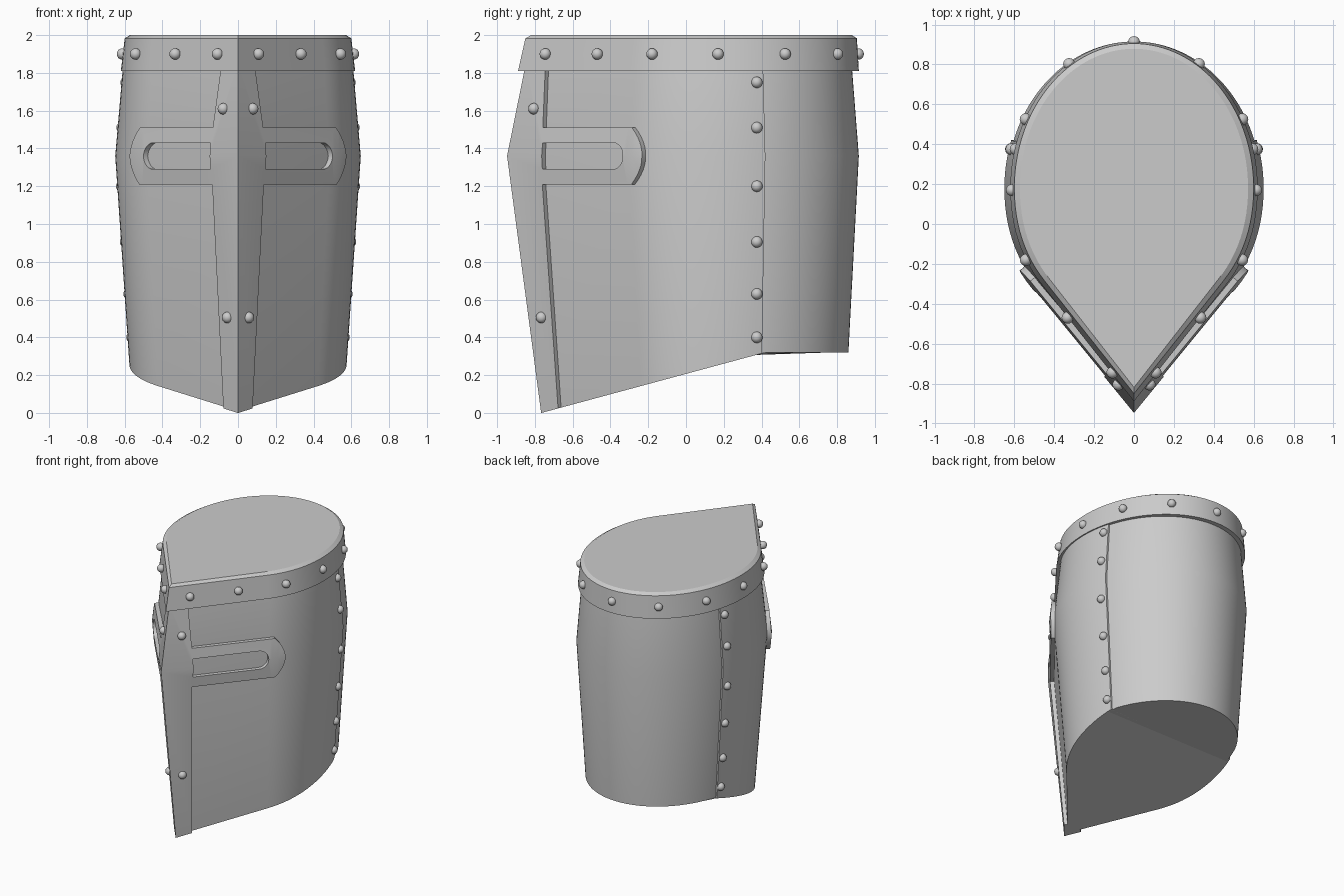
import bpy, bmesh, math
from mathutils import Matrix, Vector

if "Cube" in bpy.data.objects:
    bpy.data.objects.remove(bpy.data.objects["Cube"])

steel = bpy.data.materials.new("steel_grey")
steel.diffuse_color = (0.6, 0.6, 0.6, 1)
steel.use_nodes = True
steel.node_tree.nodes["Principled BSDF"].inputs["Base Color"].default_value = steel.diffuse_color

CY = 0.18                                   # y of the widest point
SLOPE = 1.22                                # slope of the flat cheeks seen from above
D = Vector((1, SLOPE, 0)).normalized()      # direction along the right cheek
N = Vector((D.y, -D.x, 0))                  # outward normal of the right cheek
SEAM = math.asin(0.24 / 0.747)              # ellipse angle where front and back plates meet
# (z, x scale, front scale, back scale) of the helmet shell
LEVELS = [(0, .858, .84, .902), (1.36, 1, 1, 1), (1.85, .935, .912, .948)]


def scale_at(z):
    a, b = LEVELS[:2] if z <= 1.36 else LEVELS[1:]
    t = (z - a[0]) / (b[0] - a[0])
    return [p + (q - p) * t for p, q in zip(a[1:], b[1:])]


def place(p, s):
    return p[0] * s[0], CY + (p[1] - CY) * (s[1] if p[1] < CY else s[2])


def front_curve(off):
    """Right half from the front ridge to the widest point."""
    w, tip = 0.65 + off, -0.90 - off / D.x
    c = Vector((w, tip + SLOPE * w))
    a, e = Vector((w, CY)), c - Vector((D.x, D.y)) * 0.26
    ts = [1 - i / 12 for i in range(13)]
    return [(0, tip)] + [tuple(a * (1 - t) ** 2 + c * 2 * t * (1 - t) + e * t * t) for t in ts]


def back_curve(off, a0, a1, n):
    """Right half of the rounded back between two ellipse angles."""
    return [((0.65 + off) * math.cos(a), CY + (0.747 + off) * math.sin(a))
            for a in (a0 + (a1 - a0) * i / n for i in range(n + 1))]


def mirrored(half):
    return half + [(-x, y) for x, y in reversed(half) if x > 1e-6]


def finish(name, bm):
    bmesh.ops.recalc_face_normals(bm, faces=bm.faces)
    me = bpy.data.meshes.new(name)
    bm.to_mesh(me)
    bm.free()
    me.materials.append(steel)
    ob = bpy.data.objects.new(name, me)
    bpy.context.collection.objects.link(ob)
    return ob


def activate(ob):
    bpy.ops.object.select_all(action='DESELECT')
    ob.select_set(True)
    bpy.context.view_layer.objects.active = ob


def smooth(ob):
    activate(ob)
    bpy.ops.object.shade_smooth_by_angle(angle=math.radians(30))


def solid(name, rings):
    """Closed loft through rings of 3D points."""
    bm = bmesh.new()
    vs = [[bm.verts.new(p) for p in r] for r in rings]
    n = len(vs[0])
    for a, b in zip(vs, vs[1:]):
        for i in range(n):
            j = (i + 1) % n
            bm.faces.new((a[i], a[j], b[j], b[i]))
    bm.faces.new(vs[0])
    bm.faces.new(vs[-1])
    return finish(name, bm)


def shell(name, outline):
    """Shell part with the sloping lower edge."""
    low = []
    for p in outline:
        z = 0.1
        for _ in range(12):
            x, y = place(p, scale_at(z))
            z = min(0.32, 0.27 * (y + 0.765))
        low.append((x, y, z))
    return solid(name, [low] + [[(*place(p, scale_at(z)), z) for p in outline] for z in (1.36, 1.85)])


def prism(name, pts, t0, t1):
    """Outline in (along cheek, z), pushed through along the cheek normal."""
    o = Vector((0, -0.945, 0))
    return solid(name, [[o + D * s + N * t + Vector((0, 0, z)) for s, z in pts] for t in (t0, t1)])


def cut(ob, cutter, op):
    activate(ob)
    m = ob.modifiers.new("cut", 'BOOLEAN')
    m.operation, m.object, m.solver = op, cutter, 'EXACT'
    bpy.ops.object.modifier_apply(modifier=m.name)
    bpy.data.objects.remove(cutter)


# Front plate and the slightly smaller back plate tucked into it
front = shell("front_plate", mirrored(front_curve(0) + back_curve(0, 0, SEAM, 6)[1:]))
back = shell("back_plate", mirrored(back_curve(-.012, SEAM - .04, math.pi / 2, 28)))

# Cross-shaped face plate: one side cut from a thicker shell, then mirrored
cross = shell("cross_face_plate", front_curve(.03) + back_curve(.03, 0, SEAM, 6)[1:] + [(0, .42)])
end = [(.914 - .075 * k * k, 1.36 + .15 * k) for k in (i / 6 - 1 for i in range(13))]
cut(cross, prism("cross_cutter", [(-.2, -.1), (.259, -.1), (.229, 1.21)] + end +
                 [(.229, 1.51), (.208, 1.9), (-.2, 1.9)], -.16, .12), 'INTERSECT')
# Eye slot with a rounded outer end
arc = [(.719 + .07 * math.cos(a), 1.36 + .07 * math.sin(a))
       for a in (math.pi * (i / 12 - .5) for i in range(13))]
cut(cross, prism("slot_cutter", [(.235, 1.29)] + arc + [(.235, 1.43)], -.22, .15), 'DIFFERENCE')
activate(cross)
mod = cross.modifiers.new("mirror", 'MIRROR')
bpy.ops.object.modifier_apply(modifier=mod.name)

# Top band with the slightly raised crown
ring = mirrored(front_curve(0) + back_curve(0, 0, math.pi / 2, 32)[1:])
band = solid("crown_band", [[(*place(p, s), z) for p in ring] for z, *s in (
    (1.81, .954, .99, .984), (1.983, .923, .954, .97), (2.0, .88, .925, .935))])

for ob in (front, back, cross, band):
    smooth(ob)


# Rivets
def rivets(name, points):
    bm = bmesh.new()
    for x, y, z in points:
        for sx in ((1, -1) if x else (1,)):
            bmesh.ops.create_uvsphere(bm, u_segments=16, v_segments=10, radius=.03,
                                      matrix=Matrix.Translation((x * sx, y, z)))
    smooth(finish(name, bm))


rivets("band_rivets", [(x, y, 1.9) for x, y in (
    (.108, -.745), (.333, -.47), (.542, -.18), (.612, .17), (.543, .525), (.325, .802), (0, .912))])
rivets("ridge_rivets", [(.078, -.805, 1.61), (.055, -.765, .505)])


def seam_point(z):
    sx, _, sb = scale_at(z)
    return .65 * sx * math.cos(math.asin(.195 / (.747 * sb))), .375, z


rivets("seam_rivets", [seam_point(z) for z in (1.75, 1.51, 1.2, .905, .63, .4)])
